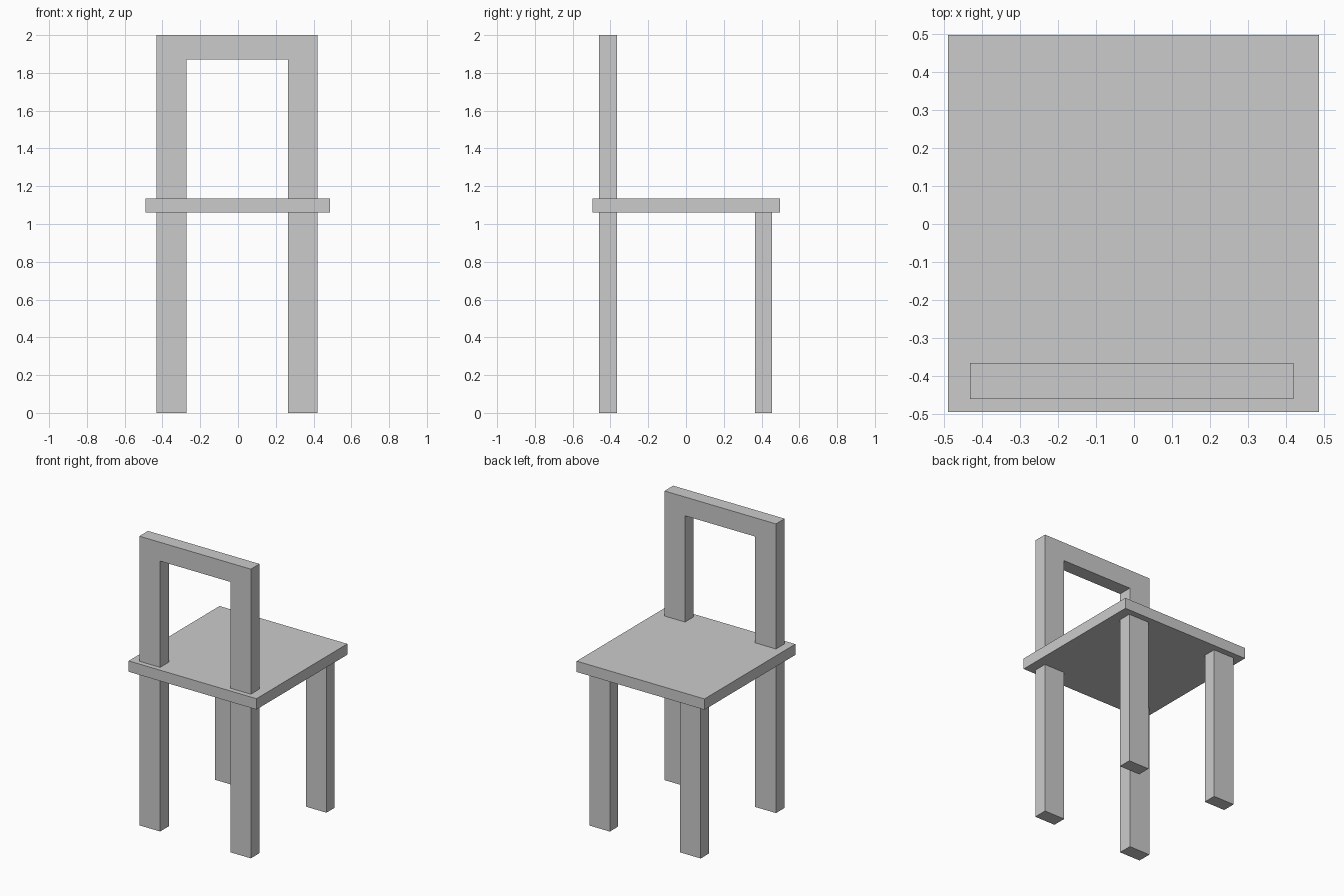
import bpy, bmesh

if "Cube" in bpy.data.objects:
    bpy.data.objects.remove(bpy.data.objects["Cube"])


def extrude_profile(name, points, y0, y1):
    """Extrude an x-z outline from y0 to y1."""
    bm = bmesh.new()
    face = bm.faces.new([bm.verts.new((x, y0, z)) for x, z in points])
    ext = bmesh.ops.extrude_face_region(bm, geom=[face])
    moved = [v for v in ext["geom"] if isinstance(v, bmesh.types.BMVert)]
    bmesh.ops.translate(bm, vec=(0, y1 - y0, 0), verts=moved)
    bmesh.ops.recalc_face_normals(bm, faces=bm.faces)
    mesh = bpy.data.meshes.new(name)
    bm.to_mesh(mesh)
    bm.free()
    obj = bpy.data.objects.new(name, mesh)
    bpy.context.collection.objects.link(obj)
    return obj


def box(name, x0, x1, y0, y1, z0, z1):
    return extrude_profile(name, [(x0, z0), (x1, z0), (x1, z1), (x0, z1)], y0, y1)


# Outer and inner x limits of the left and right legs
LEFT = (-0.432, -0.273)
RIGHT = (0.264, 0.421)
SEAT_BOTTOM, SEAT_TOP = 1.06, 1.135

# Seat slab
box("seat", -0.49, 0.488, -0.495, 0.498, SEAT_BOTTOM, SEAT_TOP)

# Backrest frame: two uprights running to the floor, joined by a top rail
extrude_profile("backrest_frame", [
    (LEFT[0], 0), (LEFT[1], 0), (LEFT[1], 1.87), (RIGHT[0], 1.87),
    (RIGHT[0], 0), (RIGHT[1], 0), (RIGHT[1], 2), (LEFT[0], 2)], -0.461, -0.366)

# Short legs under the open side of the seat
for side, (x0, x1) in (("left", LEFT), ("right", RIGHT)):
    box(f"short_leg_{side}", x0, x1, 0.365, 0.456, 0, SEAT_BOTTOM)
